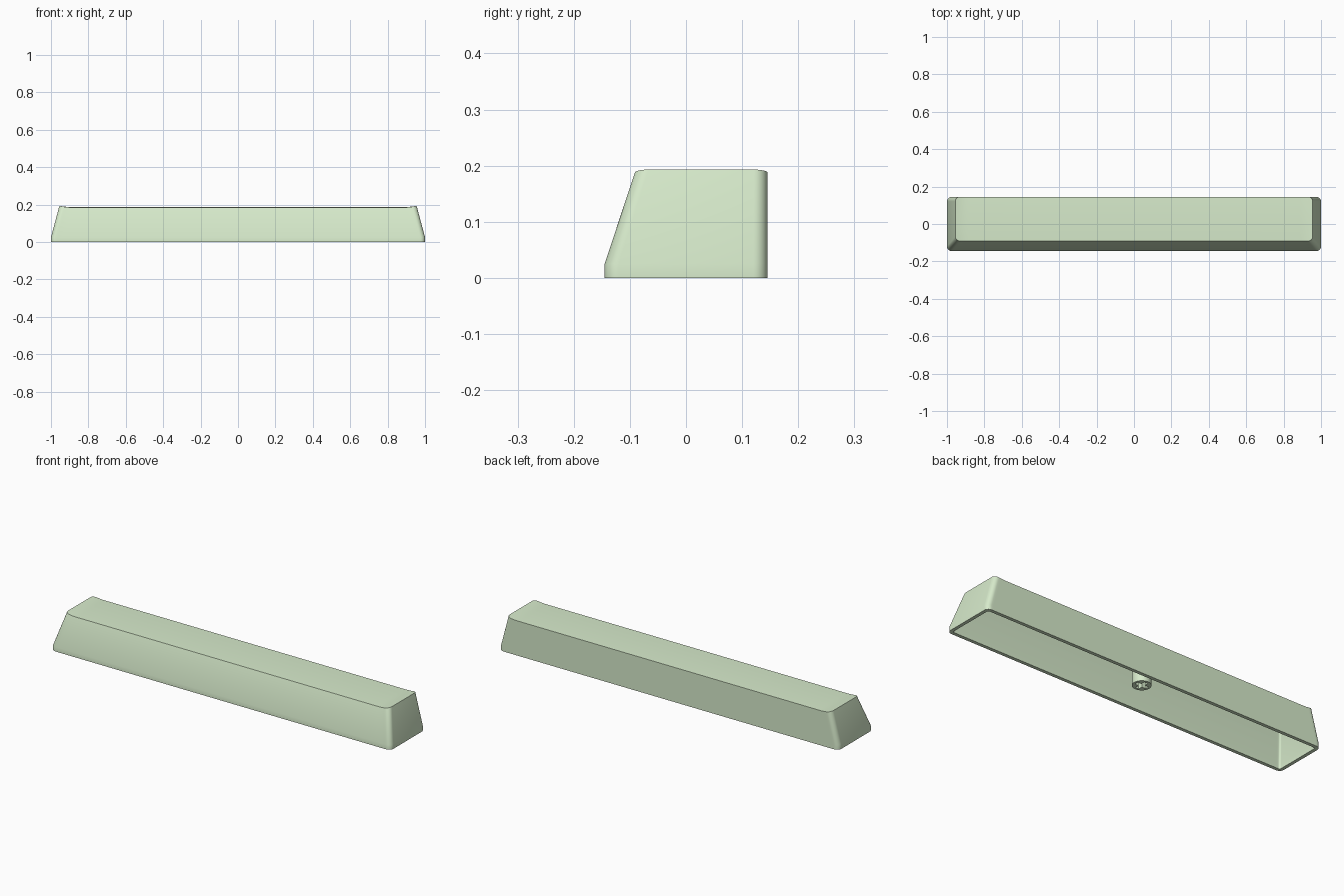
import bpy, bmesh, math

if "Cube" in bpy.data.objects:
    bpy.data.objects.remove(bpy.data.objects["Cube"])

mat = bpy.data.materials.new("pale_green")
mat.diffuse_color = (0.68, 0.83, 0.60, 1)
mat.use_nodes = True
mat.node_tree.nodes["Principled BSDF"].inputs["Base Color"].default_value = mat.diffuse_color


def crown(x, y):
    """Top surface: slight crown across y, ends flicking up."""
    t = (y - 0.0275) / 0.1175
    rise = max(0, (abs(x) - 0.89) / 0.065) ** 2
    return 0.187 + 0.006 * min(rise, 1) - 0.002 * (1 - min(rise, 1)) * t * t


def ring(bm, hx, y0, y1, r, height):
    """Rounded rectangle as matching front and back rows of vertices."""
    n = 8
    left = [(-hx + r - r * math.cos(a), r - r * math.sin(a))
            for a in (i * math.pi / 2 / n for i in range(n + 1))]
    left += [(-f * (hx - r), 0) for f in (0.99, 0.98, 0.965, 0.95, 0.6)]
    row = left + [(0, 0)] + [(-x, d) for x, d in reversed(left)]
    z = height if callable(height) else (lambda x, y: height)
    front = [bm.verts.new((x, y0 + d, z(x, y0 + d))) for x, d in row]
    back = [bm.verts.new((x, y1 - d, z(x, y1 - d))) for x, d in row]
    return front, back


def bridge(bm, a, b):
    la, lb = (r[0] + r[1][::-1] for r in (a, b))
    for i in range(len(la)):
        j = (i + 1) % len(la)
        bm.faces.new((la[i], la[j], lb[j], lb[i]))


def cap(bm, rows, height, steps):
    """Close a ring with strips running front to back."""
    lines = [rows[0]]
    for k in range(1, steps):
        line = []
        for f, b in zip(*rows):
            p = f.co.lerp(b.co, k / steps)
            line.append(bm.verts.new((p.x, p.y, height(p.x, p.y))))
        lines.append(line)
    lines.append(rows[1])
    for a, b in zip(lines, lines[1:]):
        for i in range(len(a) - 1):
            bm.faces.new((a[i], a[i + 1], b[i + 1], b[i]))


def finish(bm, name):
    bmesh.ops.recalc_face_normals(bm, faces=bm.faces)
    mesh = bpy.data.meshes.new(name)
    bm.to_mesh(mesh)
    bm.free()
    ob = bpy.data.objects.new(name, mesh)
    bpy.context.collection.objects.link(ob)
    mesh.materials.append(mat)
    return ob


def smooth(ob):
    bpy.ops.object.select_all(action='DESELECT')
    ob.select_set(True)
    bpy.context.view_layer.objects.active = ob
    bpy.ops.object.shade_smooth_by_angle(angle=math.radians(35))


# Hollow cap: inner wall, bottom rim, outer wall in one loft
bm = bmesh.new()
w = 0.018
ceiling = 0.165
rings = [ring(bm, 0.963 - w, -0.098 + w, 0.145 - w, 0.01, ceiling),
         ring(bm, 1 - w, -0.145 + w, 0.145 - w, 0.01, 0.025),
         ring(bm, 1 - w, -0.145 + w, 0.145 - w, 0.01, 0),
         ring(bm, 1, -0.145, 0.145, 0.025, 0),
         ring(bm, 1, -0.145, 0.145, 0.025, 0.025),
         ring(bm, 0.955, -0.091, 0.145, 0.024, crown)]
for a, b in zip(rings, rings[1:]):
    bridge(bm, a, b)
cap(bm, rings[0], lambda x, y: ceiling, 1)
cap(bm, rings[-1], crown, 10)
smooth(finish(bm, "long_key_cap"))

# Stem under the cap
stem_y = 0.055
bpy.ops.mesh.primitive_cylinder_add(vertices=48, radius=0.045, depth=0.17,
                                    location=(0, stem_y, 0.085))
stem = bpy.context.object
stem.name = "stem"
stem.data.materials.append(mat)
smooth(stem)

# Cross-shaped socket in the stem
bm = bmesh.new()
a, b = 0.033, 0.010
pts = [(a, b), (b, b), (b, a), (-b, a), (-b, b), (-a, b),
       (-a, -b), (-b, -b), (-b, -a), (b, -a), (b, -b), (a, -b)]
face = bm.faces.new([bm.verts.new((x, y + stem_y, -0.02)) for x, y in pts])
ext = bmesh.ops.extrude_face_region(bm, geom=[face], use_keep_orig=True)
for v in ext["geom"]:
    if isinstance(v, bmesh.types.BMVert):
        v.co.z = 0.08
cutter = finish(bm, "cross_cutter")
cutter.hide_render = True
cutter.display_type = 'WIRE'
cut = stem.modifiers.new("socket", 'BOOLEAN')
cut.operation = 'DIFFERENCE'
cut.solver = 'EXACT'
cut.object = cutter
